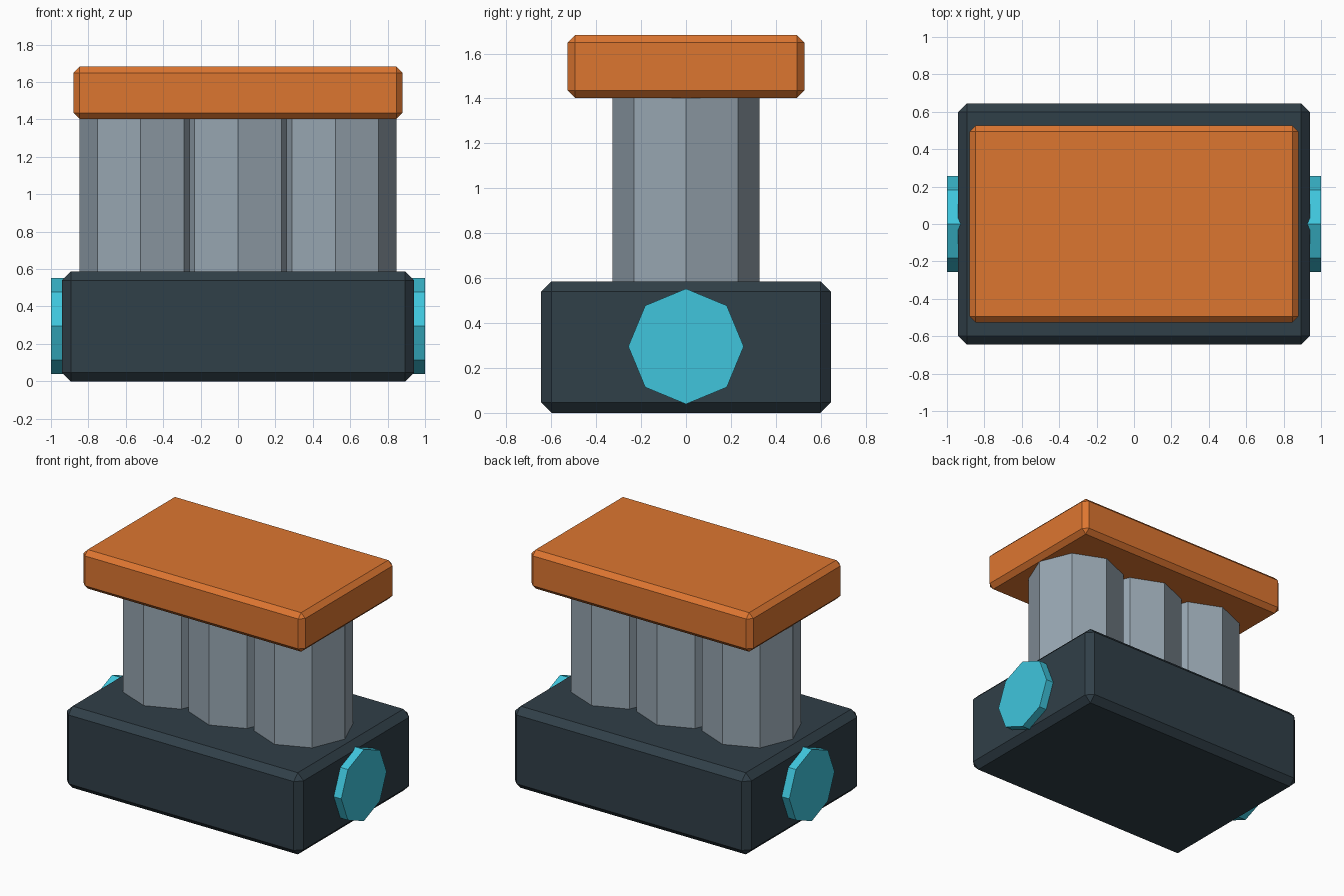
import bpy
import bmesh
import math
from mathutils import Matrix

if "Cube" in bpy.data.objects:
    bpy.data.objects.remove(bpy.data.objects["Cube"])


def material(name, rgb):
    mat = bpy.data.materials.new(name)
    mat.diffuse_color = (*rgb, 1.0)
    mat.use_nodes = True
    mat.node_tree.nodes["Principled BSDF"].inputs["Base Color"].default_value = mat.diffuse_color
    return mat


DARK = material("dark_slate", (0.03, 0.05, 0.065))
ORANGE = material("orange", (0.72, 0.18, 0.03))
STEEL = material("steel", (0.31, 0.38, 0.44))
CYAN = material("cyan", (0.05, 0.56, 0.72))


def add_object(name, bm, mat):
    mesh = bpy.data.meshes.new(name)
    bm.to_mesh(mesh)
    bm.free()
    mesh.materials.append(mat)
    obj = bpy.data.objects.new(name, mesh)
    bpy.context.collection.objects.link(obj)
    return obj


def chamfered_block(name, size, z0, z1, chamfer, mat):
    bm = bmesh.new()
    bmesh.ops.create_cube(bm, size=1, matrix=Matrix.Translation((0, 0, (z0 + z1) / 2))
                          @ Matrix.Diagonal((size[0], size[1], z1 - z0, 1)))
    obj = add_object(name, bm, mat)
    bevel = obj.modifiers.new("chamfer", 'BEVEL')
    bevel.width = chamfer
    bevel.segments = 1
    return obj


def octagon_prism(name, radius, depth, matrix, mat):
    bm = bmesh.new()
    bmesh.ops.create_cone(bm, cap_ends=True, segments=8, radius1=radius,
                          radius2=radius, depth=depth, matrix=matrix)
    return add_object(name, bm, mat)


# Lower block and top slab
chamfered_block("base_block", (1.88, 1.29), 0.0, 0.586, 0.046, DARK)
chamfered_block("top_slab", (1.76, 1.054), 1.402, 1.682, 0.033, ORANGE)

# Row of three overlapping octagonal columns
for i, x in enumerate((-0.52, 0.0, 0.52), 1):
    octagon_prism(f"column_{i}", 0.328, 0.86, Matrix.Translation((x, 0, 0.993)), STEEL)

# Octagonal caps on both ends of the base
for side, label in ((-1, "left"), (1, "right")):
    octagon_prism(f"{label}_end_cap", 0.257, 0.12,
                  Matrix.Translation((side * 0.94, 0, 0.296))
                  @ Matrix.Rotation(math.pi / 2, 4, 'Y'), CYAN)
